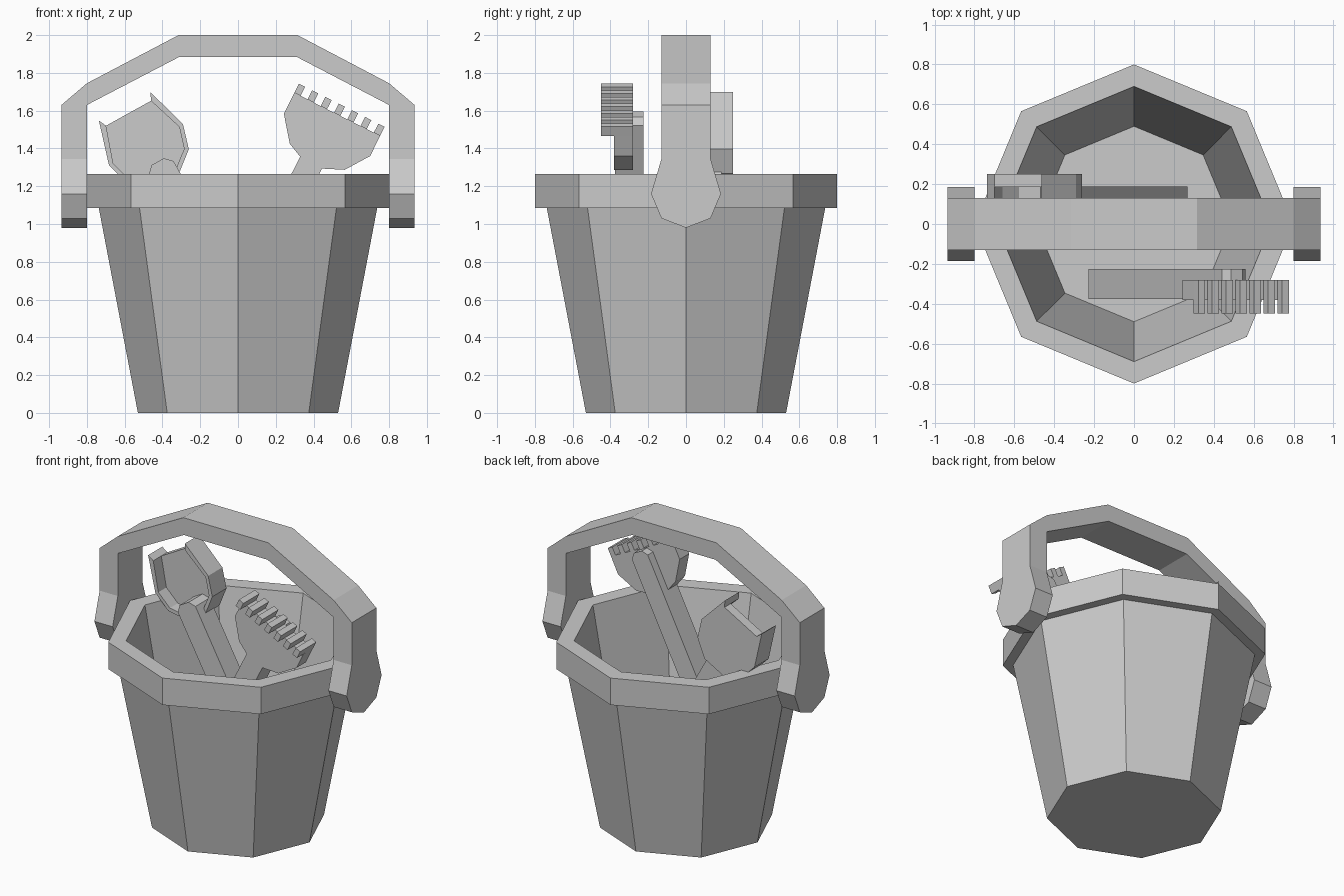
import bpy, bmesh, math

if "Cube" in bpy.data.objects:
    bpy.data.objects.remove(bpy.data.objects["Cube"])


def finish(name, bm):
    bmesh.ops.remove_doubles(bm, verts=bm.verts, dist=0.0005)
    bmesh.ops.recalc_face_normals(bm, faces=bm.faces)
    me = bpy.data.meshes.new(name)
    bm.to_mesh(me)
    bm.free()
    ob = bpy.data.objects.new(name, me)
    bpy.context.collection.objects.link(ob)
    return ob


def lathe(name, profile, sides):
    """Revolve an (r, z) profile, leaving flat facets."""
    bm = bmesh.new()
    rings = []
    for r, z in profile:
        rings.append([bm.verts.new((r * math.cos(2 * math.pi * i / sides),
                                    r * math.sin(2 * math.pi * i / sides), z)) for i in range(sides)])
    for a, b in zip(rings, rings[1:]):
        for i in range(sides):
            j = (i + 1) % sides
            bm.faces.new((a[i], a[j], b[j], b[i]))
    bm.faces.new(rings[0])
    bm.faces.new(rings[-1])
    return finish(name, bm)


def prism(bm, pts, y0, y1):
    """Extrude an (x, z) outline from y0 to y1."""
    a = [bm.verts.new((x, y0, z)) for x, z in pts]
    b = [bm.verts.new((x, y1, z)) for x, z in pts]
    bm.faces.new(a)
    bm.faces.new(b[::-1])
    for i in range(len(pts)):
        j = (i + 1) % len(pts)
        bm.faces.new((a[i], a[j], b[j], b[i]))


def tilted(origin, angle, pts):
    """Tool coordinates (across, down from the tip) to world (x, z)."""
    c, s = math.cos(angle), math.sin(angle)
    return [(origin[0] + a * c + d * s, origin[1] + a * s - d * c) for a, d in pts]


def stick(name, top, angle, w, length, y0, y1):
    """Straight tool handle with chamfered ends."""
    k = w * 0.5
    pts = [(-k, 0), (k, 0), (w, k), (w, length - k), (k, length),
           (-k, length), (-w, length - k), (-w, k)]
    bm = bmesh.new()
    prism(bm, tilted(top, angle, pts), y0, y1)
    return finish(name, bm)


# Octagonal bucket with thick rim and hollow inside
lathe("bucket", [(0.53, 0), (0.737, 1.085), (0.8, 1.085), (0.8, 1.265),
                 (0.69, 1.265), (0.49, 0.2)], 8)

# Carrying handle: sections (outer x, outer z, inner x, inner z, half width)
half = [(0.935, 0.98, 0.8, 0.98, 0), (0.935, 1.03, 0.8, 1.03, 0.13),
        (0.935, 1.16, 0.8, 1.16, 0.185), (0.935, 1.345, 0.8, 1.345, 0.13),
        (0.935, 1.63, 0.8, 1.63, 0.13), (0.8, 1.745, 0.8, 1.63, 0.13),
        (0.315, 2.0, 0.31, 1.885, 0.13)]
path = half + [(-a, b, -c, d, w) for a, b, c, d, w in reversed(half)]
bm = bmesh.new()
loops = [[bm.verts.new(p) for p in ((xo, -w, zo), (xo, w, zo), (xi, w, zi), (xi, -w, zi))]
         for xo, zo, xi, zi, w in path]
for a, b in zip(loops, loops[1:]):
    for i in range(4):
        j = (i + 1) % 4
        bm.faces.new((a[i], a[j], b[j], b[i]))
for end in (loops[0], loops[-1]):
    bm.faces.new(end)
finish("carry_handle", bm)

# Shovel scoop: thin wall around a back plate, open to the front
tip, tilt = (-0.6, 1.623), math.radians(29)
outer = [(0.156, 0), (0.224, 0.233), (0.187, 0.363), (0.08, 0.45)]
inner = [(0.136, 0.042), (0.2, 0.236), (0.166, 0.35), (0.072, 0.425)]
mirror = lambda pts: [(-a, d) for a, d in reversed(pts)]
outer_u, inner_u = outer + mirror(outer), inner + mirror(inner)
bm = bmesh.new()
prism(bm, tilted(tip, tilt, outer_u + inner_u[::-1]), 0.10, 0.25)
finish("scoop_wall", bm)
bm = bmesh.new()
prism(bm, tilted(tip, tilt, inner_u), 0.185, 0.25)
finish("scoop_back", bm)
stick("shovel_handle", (-0.425, 1.33), math.radians(29), 0.075, 1.33, 0.037, 0.187)

# Rake head plate
bm = bmesh.new()
prism(bm, [(0.298, 1.695), (0.243, 1.583), (0.274, 1.425), (0.33, 1.355), (0.45, 1.293),
           (0.565, 1.287), (0.70, 1.36), (0.752, 1.467)], -0.38, -0.28)
finish("rake_head", bm)

# Rake teeth along the top edge
rake_tilt = math.radians(-26.7)
bm = bmesh.new()
for i in range(7):
    a = i * 0.0785
    pts = [(a, -0.054), (a + 0.037, -0.054), (a + 0.037, 0.0), (a, 0.0)]
    prism(bm, tilted((0.298, 1.695), rake_tilt, pts), -0.45, -0.28)
finish("rake_teeth", bm)
stick("rake_handle", (0.515, 1.58), rake_tilt, 0.066, 1.555, -0.375, -0.225)
